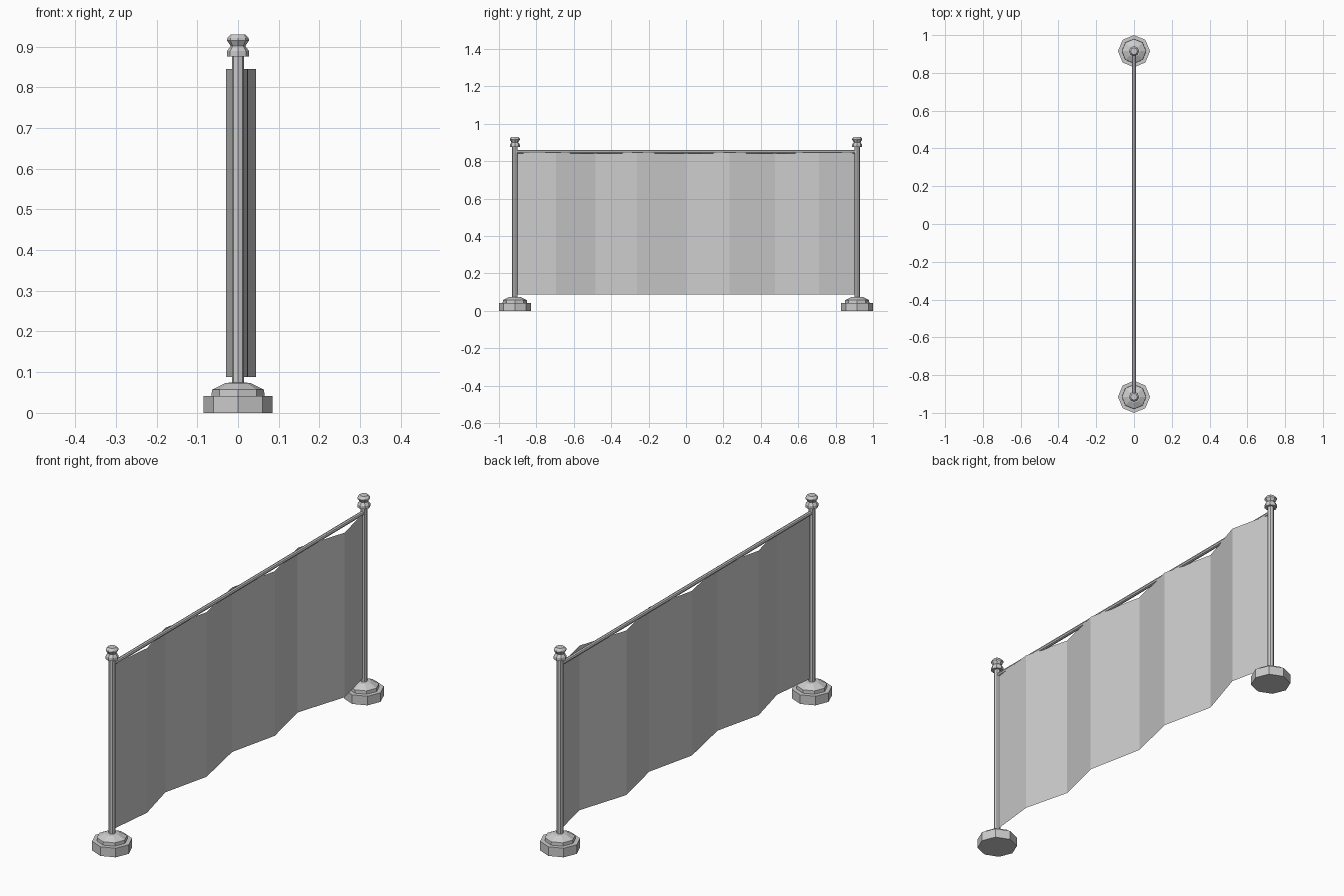
import bpy, bmesh, math

if "Cube" in bpy.data.objects:
    bpy.data.objects.remove(bpy.data.objects["Cube"])

POST_Y = 0.915


def make_object(name, bm):
    mesh = bpy.data.meshes.new(name)
    bm.to_mesh(mesh)
    bm.free()
    obj = bpy.data.objects.new(name, mesh)
    bpy.context.collection.objects.link(obj)
    return obj


def lathe(name, profile, y, sides=8):
    """Turn a (radius, height) profile into a flat-faced closed solid."""
    bm = bmesh.new()
    rings = []
    for r, z in profile:
        angles = [2 * math.pi * i / sides for i in range(sides)]
        rings.append([bm.verts.new((r * math.cos(a), y + r * math.sin(a), z))
                      for a in angles])
    for low, high in zip(rings, rings[1:]):
        for i in range(sides):
            j = (i + 1) % sides
            bm.faces.new((low[i], low[j], high[j], high[i]))
    bm.faces.new(rings[0][::-1])
    bm.faces.new(rings[-1])
    return make_object(name, bm)


# Two posts, each with stepped foot, pole and turned finial
BASE = [(0.085, 0), (0.085, 0.042), (0.065, 0.042), (0.064, 0.057),
        (0.032, 0.073), (0.015, 0.075)]
POLE = [(0.015, 0.07), (0.015, 0.88)]
FINIAL = [(0.027, 0.875), (0.027, 0.889), (0.018, 0.901),
          (0.027, 0.915), (0.026, 0.921), (0.018, 0.93)]
for side, y in (("near", -POST_Y), ("far", POST_Y)):
    lathe("base_" + side, BASE, y)
    lathe("pole_" + side, POLE, y)
    lathe("finial_" + side, FINIAL, y)

# Rail joining the posts
bpy.ops.mesh.primitive_cylinder_add(vertices=8, radius=0.0095, depth=2 * POST_Y,
                                    location=(0, 0, 0.85),
                                    rotation=(math.pi / 2, 0, 0))
bpy.context.object.name = "top_rail"

# Hanging fabric: a folded sheet given as (x, y) fold points
FOLDS = [(0, -0.91), (0.023, -0.694), (-0.03, -0.485), (0.023, -0.262),
         (-0.03, 0), (0.024, 0.233), (-0.03, 0.476), (0.044, 0.71), (0, 0.91)]
bm = bmesh.new()
columns = [(bm.verts.new((x, y, 0.088)), bm.verts.new((x, y, 0.845)))
           for x, y in FOLDS]
for (a, b), (c, d) in zip(columns, columns[1:]):
    bm.faces.new((a, c, d, b))
make_object("fabric_panel", bm)
